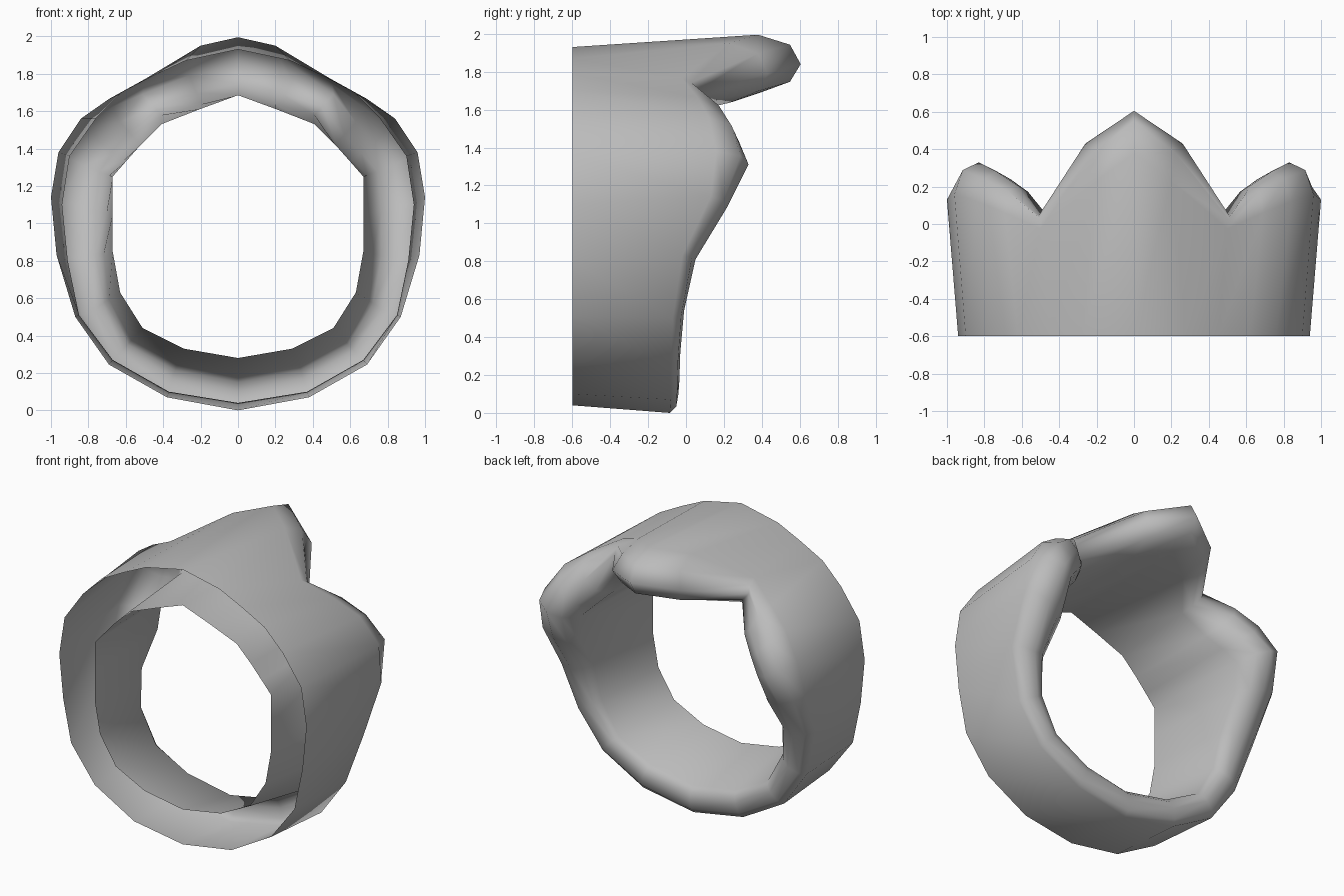
import bpy, bmesh
from mathutils import Vector

# Half of the band, top to bottom:
# front edge x,z | outer shell x,z | rim tip x,z | inner shell x,z | tip y | rim depth
STATIONS = [
    (0.00, 1.93, 0.00, 1.995, 0.00, 1.84, 0.00, 1.685, 0.605, 0.225),
    (0.28, 1.87, 0.20, 1.95, 0.26, 1.79, 0.20, 1.612, 0.43, 0.20),
    (0.45, 1.79, 0.50, 1.77, 0.51, 1.69, 0.41, 1.53, 0.045, 0.07),
    (0.62, 1.70, 0.69, 1.665, 0.63, 1.54, 0.52, 1.42, 0.21, 0.15),
    (0.76, 1.56, 0.84, 1.56, 0.735, 1.43, 0.60, 1.33, 0.28, 0.16),
    (0.90, 1.36, 0.96, 1.38, 0.83, 1.31, 0.67, 1.25, 0.33, 0.17),
    (0.94, 1.10, 1.00, 1.14, 0.86, 1.09, 0.67, 1.05, 0.22, 0.09),
    (0.91, 0.80, 0.97, 0.83, 0.84, 0.81, 0.67, 0.85, 0.05, 0.07),
    (0.85, 0.51, 0.87, 0.50, 0.77, 0.54, 0.63, 0.63, -0.01, 0.06),
    (0.67, 0.27, 0.69, 0.245, 0.62, 0.32, 0.51, 0.44, -0.03, 0.05),
    (0.37, 0.10, 0.38, 0.07, 0.35, 0.17, 0.29, 0.33, -0.035, 0.045),
    (0.00, 0.04, 0.00, 0.00, 0.00, 0.10, 0.00, 0.28, -0.04, 0.045),
]
FRONT_Y = -0.6


def section(s, side):
    """Section from the outer front edge, over the rounded rim, to the inner front edge."""
    fx, fz, ox, oz, tx, tz, ix, iz, y, d = s
    # the bore flares toward the back, most at the bottom
    flare = max(1.0, 1.05 - 0.11 * (iz - 1.05))
    bx, bz = ix * flare, 1 + (iz - 1) * flare
    if iz > 1.5:
        bz += 0.12 * ix          # flap underside is flatter than the bore
    p = [Vector((fx, FRONT_Y, fz)),
         Vector((ox, y - d, oz)),
         Vector((ox * 0.66 + tx * 0.34, y - d * 0.25, oz * 0.66 + tz * 0.34)),
         Vector((tx, y, tz)),
         Vector((bx * 0.6 + tx * 0.4, y - d * 0.25, bz * 0.6 + tz * 0.4)),
         Vector((bx, y - d, bz)),
         Vector((ix, FRONT_Y, iz))]
    return [Vector((v.x * side, v.y, v.z)) for v in p]


# Full loop of sections: right side down, left side up
loop = [section(s, 1) for s in STATIONS] + [section(s, -1) for s in STATIONS[-2:0:-1]]

bm = bmesh.new()
rows = [[bm.verts.new(p) for p in sec] for sec in loop]
for i, a in enumerate(rows):
    b = rows[(i + 1) % len(rows)]
    for k in range(len(a) - 1):
        bm.faces.new((a[k], a[k + 1], b[k + 1], b[k])).smooth = True
# outward normals: outer shell at the top must face up
bm.normal_update()
if rows[0][0].link_faces[0].normal.z < 0:
    bmesh.ops.reverse_faces(bm, faces=bm.faces)

mesh = bpy.data.meshes.new("lobed_band")
bm.to_mesh(mesh)
bm.free()
grey = bpy.data.materials.new("plain grey")
grey.diffuse_color = (0.5, 0.5, 0.5, 1)
mesh.materials.append(grey)
band = bpy.data.objects.new("lobed_band", mesh)
bpy.context.collection.objects.link(band)
